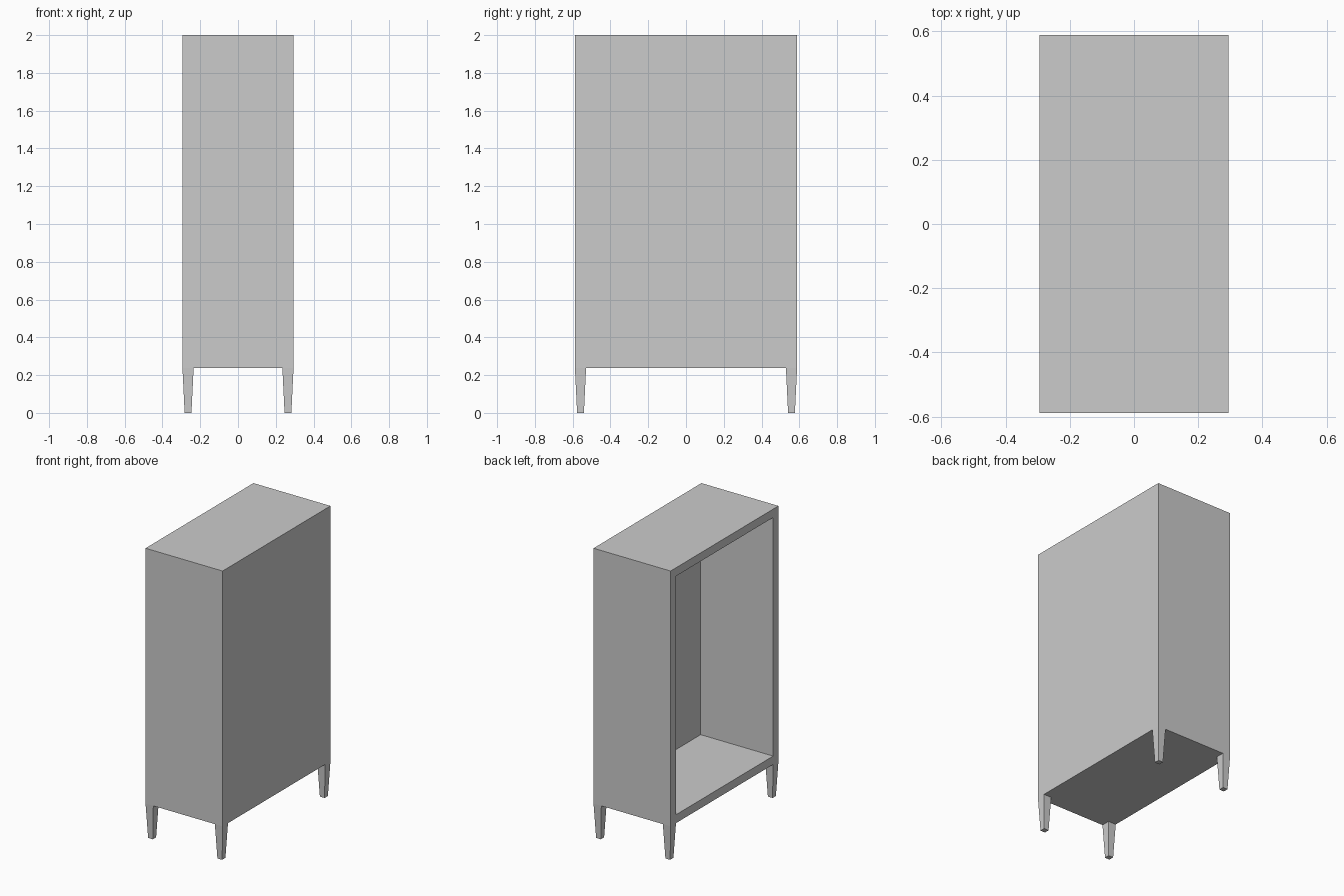
import bpy, bmesh
from mathutils import Vector

if "Cube" in bpy.data.objects:
    bpy.data.objects.remove(bpy.data.objects["Cube"])

HX, HY = 0.294, 0.588        # half width and half length
Z0, Z1 = 0.238, 2.0          # carcass bottom and top
WALL, BACK = 0.058, 0.035    # frame and rear panel thickness


def finish(bm, name):
    bmesh.ops.recalc_face_normals(bm, faces=bm.faces)
    mesh = bpy.data.meshes.new(name)
    bm.to_mesh(mesh)
    bm.free()
    obj = bpy.data.objects.new(name, mesh)
    bpy.context.collection.objects.link(obj)
    return obj


# Carcass: a box hollowed from its open -x side
bm = bmesh.new()
bmesh.ops.create_cube(bm, size=1)
for v in bm.verts:
    v.co = Vector((v.co.x * 2 * HX, v.co.y * 2 * HY,
                   Z0 + (v.co.z + 0.5) * (Z1 - Z0)))
bm.normal_update()
opening = min(bm.faces, key=lambda f: f.calc_center_median().x)
bmesh.ops.inset_region(bm, faces=[opening], thickness=WALL, use_even_offset=True)
pocket = bmesh.ops.extrude_discrete_faces(bm, faces=[opening])["faces"][0]
for v in pocket.verts:
    v.co.x = HX - BACK
finish(bm, "cabinet_carcass")


# Tapered square legs, flush with the carcass corners
def leg(name, sx, sy):
    top, foot = 0.059, 0.036
    bm = bmesh.new()
    bmesh.ops.create_cube(bm, size=1)
    for v in bm.verts:
        w = top if v.co.z > 0 else foot
        v.co = Vector((sx * (HX - top / 2) + v.co.x * w,
                       sy * (HY - top / 2) + v.co.y * w,
                       Z0 if v.co.z > 0 else 0))
    finish(bm, name)


for sx, side in ((-1, "left"), (1, "right")):
    for sy, end in ((-1, "front"), (1, "back")):
        leg(f"{end}_{side}_leg", sx, sy)
